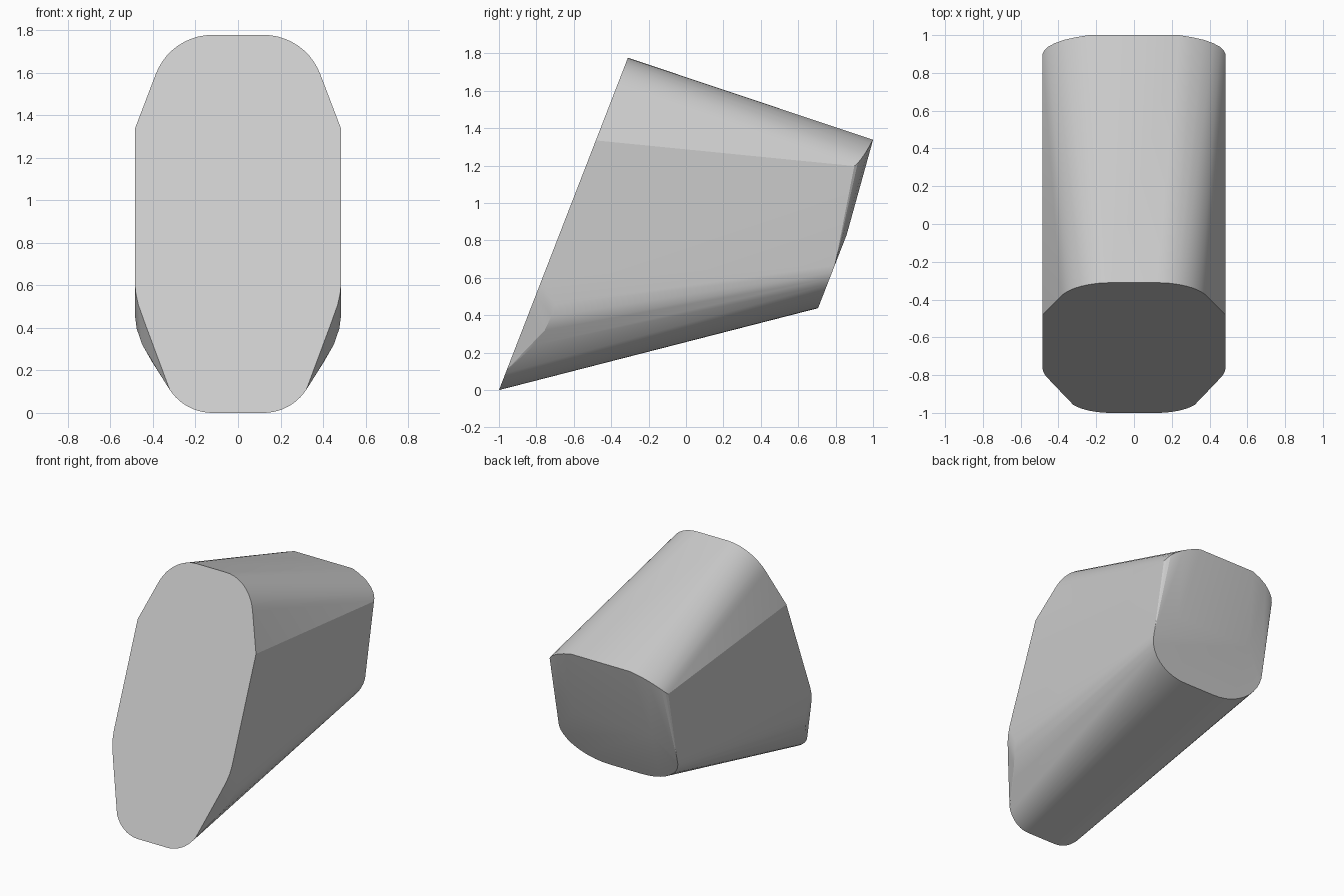
import bpy, bmesh
from math import sin, cos, radians

if "Cube" in bpy.data.objects:
    bpy.data.objects.remove(bpy.data.objects["Cube"], do_unlink=True)

HALF = 0.485  # half width of the body
STEPS = 10


def arc(cx, cz, rx, rz, start, end):
    """Points (x, z) on an elliptical corner."""
    angles = [radians(start + (end - start) * i / STEPS) for i in range(STEPS + 1)]
    return [(cx + rx * cos(a), cz + rz * sin(a)) for a in angles]


points = []

# Slanted front face outline
front = arc(0.12, 1.492, 0.285, 0.285, 90, 20) + [(HALF, 1.335), (HALF, 0.61)]
front += [(0.480, 0.56), (0.469, 0.51), (0.437, 0.42), (0.345, 0.18)]
front += arc(0.12, 0.24, 0.24, 0.24, -33, -90)
points += [(x, -1 + 0.388 * z, z) for x, z in front]

# Rounded lower corners just behind the front face
points += [(HALF, -0.70, 0.46), (0.476, -0.72, 0.395), (0.45, -0.755, 0.32),
           (0.404, -0.81, 0.24), (0.355, -0.875, 0.172)]

# Lower back facet, rounded below
back = arc(0.13, 0.667, HALF - 0.13, 0.229, -90, 0) + [(0.32, 0.83)]
points += [(x, 0.706 + 0.39 * (z - 0.438), z) for x, z in back]

# Rounded upper back edge
points += [(0.24, 1.0, 1.338), (0.31, 0.988, 1.318), (0.37, 0.975, 1.294),
           (0.42, 0.957, 1.265), (0.455, 0.938, 1.238), (0.475, 0.918, 1.213),
           (HALF, 0.90, 1.198)]

# Mirrored shell stretched over the outlines
bm = bmesh.new()
for x, y, z in points:
    for side in (1, -1):
        bm.verts.new((side * x, y, z))
hull = bmesh.ops.convex_hull(bm, input=bm.verts[:])
unused = {v for v in hull["geom_interior"] + hull["geom_unused"]
          if isinstance(v, bmesh.types.BMVert)}
bmesh.ops.delete(bm, geom=list(unused), context="VERTS")
bmesh.ops.dissolve_limit(bm, angle_limit=radians(0.5), verts=bm.verts[:], edges=bm.edges[:])
bmesh.ops.recalc_face_normals(bm, faces=bm.faces[:])

mesh = bpy.data.meshes.new("tapered_body")
bm.to_mesh(mesh)
bm.free()
body = bpy.data.objects.new("tapered_body", mesh)
bpy.context.collection.objects.link(body)

# Plain grey
grey = bpy.data.materials.new("light_grey")
grey.use_nodes = True
color = (0.6, 0.6, 0.6, 1)
grey.diffuse_color = color
grey.node_tree.nodes["Principled BSDF"].inputs["Base Color"].default_value = color
mesh.materials.append(grey)

# Smooth corners, sharp rims
bpy.ops.object.select_all(action="DESELECT")
body.select_set(True)
bpy.context.view_layer.objects.active = body
bpy.ops.object.shade_smooth_by_angle(angle=radians(16))
